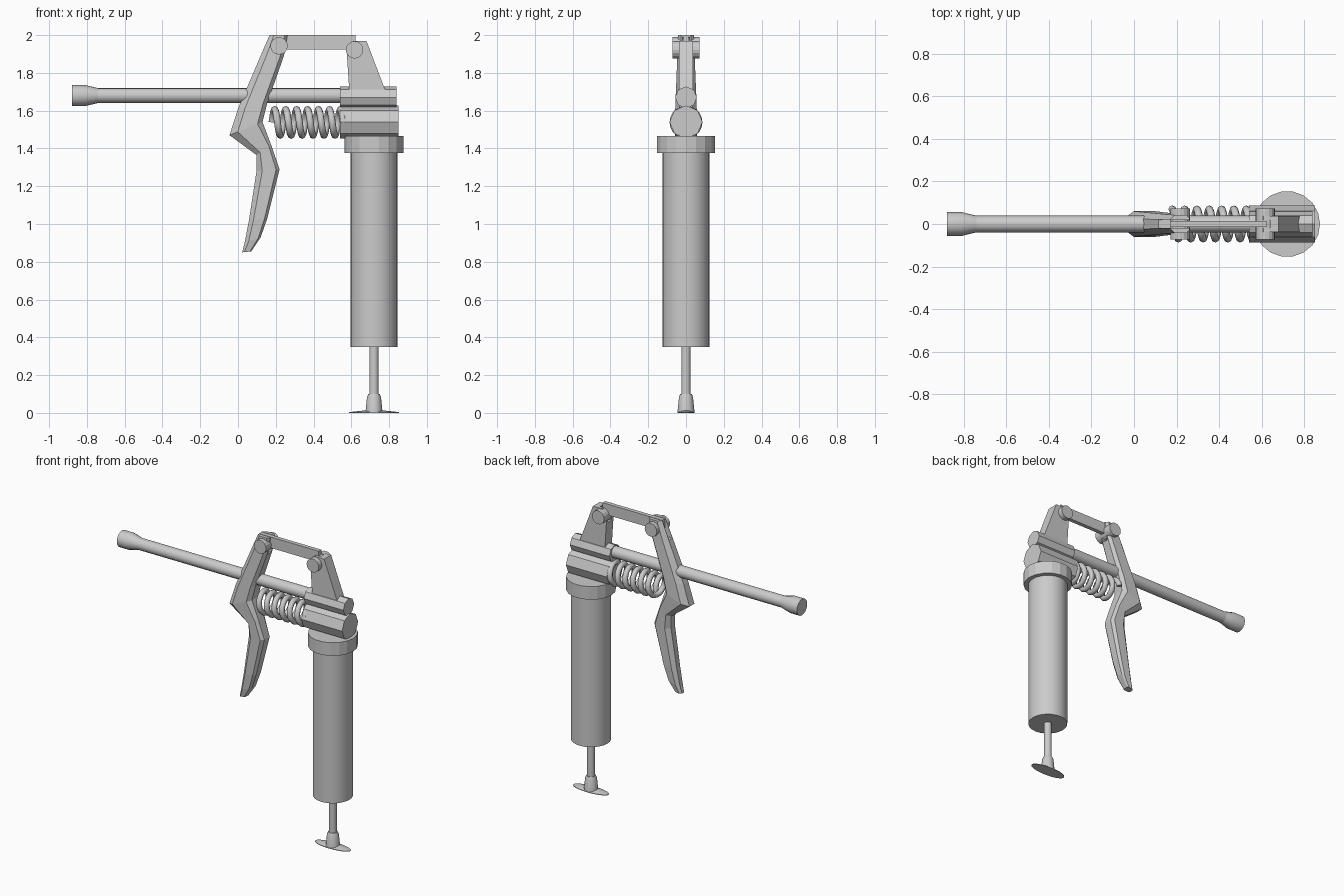
import bpy, bmesh, math
from mathutils import Vector

if "Cube" in bpy.data.objects:
    bpy.data.objects.remove(bpy.data.objects["Cube"])

grey = bpy.data.materials.new("plain grey metal")
grey.diffuse_color = (0.6, 0.6, 0.6, 1)
grey.use_nodes = True
grey.node_tree.nodes["Principled BSDF"].inputs["Base Color"].default_value = grey.diffuse_color


def finish(name, bm, smooth=None):
    bmesh.ops.recalc_face_normals(bm, faces=bm.faces)
    me = bpy.data.meshes.new(name)
    bm.to_mesh(me)
    bm.free()
    ob = bpy.data.objects.new(name, me)
    bpy.context.collection.objects.link(ob)
    me.materials.append(grey)
    if smooth:
        bpy.ops.object.select_all(action='DESELECT')
        ob.select_set(True)
        bpy.context.view_layer.objects.active = ob
        bpy.ops.object.shade_smooth_by_angle(angle=math.radians(smooth))
    return ob


def loft(name, rings, smooth=None):
    """Skin a list of equal-length rings of points and cap both ends."""
    bm = bmesh.new()
    vs = [[bm.verts.new(p) for p in r] for r in rings]
    n = len(vs[0])
    for a, b in zip(vs, vs[1:]):
        for i in range(n):
            j = (i + 1) % n
            bm.faces.new((a[i], a[j], b[j], b[i]))
    bm.faces.new(vs[0])
    bm.faces.new(vs[-1])
    return finish(name, bm, smooth)


def turned(name, axis, centre, stations, sides, smooth=None, squash=1.0):
    """Round part along x, y or z from (position, radius) stations."""
    rings = []
    k = 'xyz'.index(axis)
    for pos, r in stations:
        ring = []
        for i in range(sides):
            t = math.tau * i / sides
            p = [r * math.cos(t), r * squash * math.sin(t)]
            p = [p[0] + centre[0], p[1] + centre[1]]
            p.insert(k, pos)
            ring.append(p)
        rings.append(ring)
    return loft(name, rings, smooth)


def plate(name, outline, half):
    """Flat part from an x-z outline, centred on y = 0."""
    return loft(name, [[(x, y, z) for x, z in outline] for y in (-half, half)])


def cut_slot(target, outline, half):
    cutter = plate(target.name + "_slot_cutter", outline, half)
    cutter.hide_render = True
    cutter.hide_viewport = True
    mod = target.modifiers.new("slot", 'BOOLEAN')
    mod.operation = 'DIFFERENCE'
    mod.solver = 'EXACT'
    mod.object = cutter


# grease barrel, screw cap and pull rod
C = (0.72, 0)
turned("barrel", 'z', C, [(0.35, 0.125), (1.40, 0.125)], 24, 30)
turned("barrel_cap", 'z', C, [(1.375, 0.155), (1.465, 0.155)], 18)
turned("pull_rod", 'z', C, [(0.08, 0.025), (0.36, 0.025)], 12, 40)
turned("pull_knob", 'z', C, [(0.005, 0.045), (0.085, 0.037), (0.1, 0.03)], 12, 40)
turned("pull_handle", 'z', C, [(0, 0.132), (0.004, 0.132), (0.014, 0.04)], 24,
       squash=0.34)

# octagonal pump head
turned("pump_head", 'x', (0, 1.54), [(0.54, 0.087), (0.85, 0.087)], 8)
turned("outlet_head", 'x', (0, 1.67), [(0.54, 0.058), (0.84, 0.058)], 8)

# delivery tube and nozzle
turned("delivery_tube", 'x', (0, 1.68), [(-0.75, 0.039), (0.56, 0.039)], 16, 30)
turned("nozzle", 'x', (0, 1.68),
       [(-0.88, 0.056), (-0.81, 0.056), (-0.74, 0.039)], 16, 30)

# coil spring
turns, steps, wire, sides = 6.5, 20, 0.018, 8
rings = []
pitch = 0.058
for i in range(int(turns * steps) + 1):
    t = math.tau * i / steps
    out = Vector((0, math.cos(t), math.sin(t)))
    tangent = Vector((pitch / math.tau, -0.069 * math.sin(t),
                      0.069 * math.cos(t))).normalized()
    side = tangent.cross(out)
    mid = Vector((0.18 + pitch * t / math.tau, 0, 1.538)) + out * 0.069
    rings.append([mid + wire * (out * math.cos(a) + side * math.sin(a))
                  for a in (math.tau * k / sides for k in range(sides))])
loft("spring", rings, 60)

# trigger lever: outer point, inner point, half width down its length
sections = [((0.167, 2.0), (0.262, 2.0), 0.042),
            ((0.115, 1.88), (0.243, 1.89), 0.046),
            ((0.0, 1.61), (0.155, 1.64), 0.056),
            ((-0.045, 1.47), (0.13, 1.54), 0.06),
            ((0.098, 1.365), (0.175, 1.42), 0.052),
            ((0.098, 1.28), (0.22, 1.29), 0.048),
            ((0.058, 1.02), (0.155, 1.03), 0.042),
            ((0.035, 0.90), (0.12, 0.93), 0.035),
            ((0.022, 0.85), (0.07, 0.855), 0.024)]
rings = []
for (x0, z0), (x1, z1), w in sections:
    ring = []
    for u, v in ((0, .45), (.25, 1), (.85, 1), (1, .6),
                 (1, -.6), (.85, -1), (.25, -1), (0, -.45)):
        ring.append((x0 + (x1 - x0) * u, w * v, z0 + (z1 - z0) * u))
    rings.append(ring)
lever = loft("trigger_lever", rings)
cut_slot(lever, [(0.1, 1.88), (0.3, 1.88), (0.3, 2.1), (0.1, 2.1)], 0.019)

# pivot bracket standing on the head
bracket = plate("pivot_bracket", [(0.59, 1.69), (0.79, 1.69), (0.775, 1.72),
                                  (0.68, 1.97), (0.61, 1.97), (0.575, 1.92)], 0.038)
cut_slot(bracket, [(0.5, 1.88), (0.64, 1.88), (0.64, 2.1), (0.5, 2.1)], 0.019)

# top link and its two pivot pins
plate("top_link", [(0.17, 1.925), (0.622, 1.925), (0.622, 2.0), (0.17, 2.0)], 0.014)
for name, x, z in (("lever_pin", 0.217, 1.943), ("bracket_pin", 0.617, 1.922)):
    turned(name, 'y', (x, z), [(-0.072, 0.046), (0.072, 0.046)], 16)
